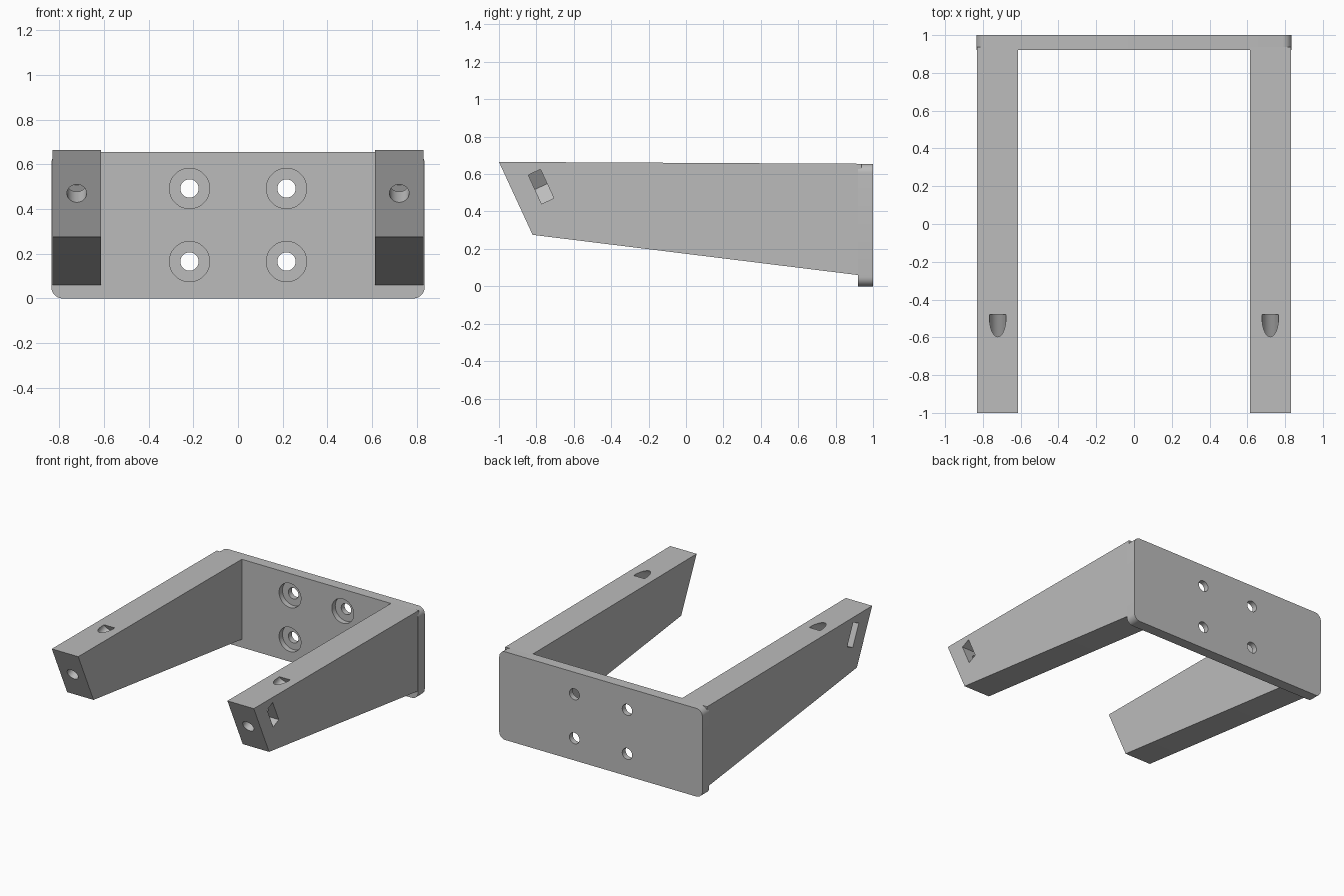
import bpy, bmesh, math
from mathutils import Vector, Matrix

cube = bpy.data.objects.get("Cube")
if cube:
    bpy.data.objects.remove(cube, do_unlink=True)

grey = bpy.data.materials.new("plain grey")
grey.use_nodes = True
COLOUR = (0.5, 0.5, 0.5, 1)
grey.diffuse_color = COLOUR
grey.node_tree.nodes["Principled BSDF"].inputs["Base Color"].default_value = COLOUR


def finish(name, bm):
    bmesh.ops.recalc_face_normals(bm, faces=bm.faces)
    mesh = bpy.data.meshes.new(name)
    bm.to_mesh(mesh)
    bm.free()
    mesh.materials.append(grey)
    obj = bpy.data.objects.new(name, mesh)
    bpy.context.collection.objects.link(obj)
    return obj


def prism(name, points, sweep):
    """Flat outline swept along a vector."""
    bm = bmesh.new()
    face = bm.faces.new([bm.verts.new(p) for p in points])
    moved = bmesh.ops.extrude_face_region(bm, geom=[face])["geom"]
    verts = [v for v in moved if isinstance(v, bmesh.types.BMVert)]
    bmesh.ops.translate(bm, verts=verts, vec=sweep)
    # keep a start cap if the extrusion consumed it
    bmesh.ops.holes_fill(bm, edges=[e for e in bm.edges if e.is_boundary])
    return finish(name, bm)


def rod(name, start, end, radius):
    """Cylinder between two points."""
    start, end = Vector(start), Vector(end)
    axis = end - start
    turn = axis.to_track_quat('Z', 'Y').to_matrix().to_4x4()
    bm = bmesh.new()
    bmesh.ops.create_cone(bm, cap_ends=True, segments=48, radius1=radius,
                          radius2=radius, depth=axis.length,
                          matrix=Matrix.Translation((start + end) / 2) @ turn)
    return finish(name, bm)


def cut(obj, cutters):
    """Subtract each cutter, then discard it."""
    bpy.ops.object.select_all(action='DESELECT')
    obj.select_set(True)
    bpy.context.view_layer.objects.active = obj
    for cutter in cutters:
        cutter.hide_render = True
        mod = obj.modifiers.new("cut", 'BOOLEAN')
        mod.operation, mod.solver, mod.object = 'DIFFERENCE', 'EXACT', cutter
        bpy.ops.object.modifier_apply(modifier=mod.name)
        bpy.data.objects.remove(cutter, do_unlink=True)
    bpy.ops.object.shade_smooth_by_angle(angle=math.radians(30))


# Back plate with rounded corners
HALF, HEIGHT, FRONT, BACK, R = 0.835, 0.655, 0.92, 1.0, 0.05
outline = []
for i, (sx, top) in enumerate([(1, 1), (-1, 1), (-1, 0), (1, 0)]):
    cx, cz = sx * (HALF - R), HEIGHT - R if top else R
    for k in range(9):
        a = math.radians(90 * i + 90 * k / 8)
        outline.append((cx + R * math.cos(a), FRONT, cz + R * math.sin(a)))
plate = prism("back_plate", outline, Vector((0, BACK - FRONT, 0)))

# Four counterbored screw holes
cutters = []
for x in (-0.217, 0.217):
    for z in (0.165, 0.492):
        cutters.append(rod("screw_hole", (x, 0.85, z), (x, 1.1, z), 0.041))
        cutters.append(rod("counterbore", (x, 0.85, z), (x, FRONT + 0.04, z), 0.09))
cut(plate, cutters)

# Tapered arms, each with an angled bolt hole and a side nut pocket
INNER, OUTER, MID = 0.613, 0.83, 0.7215
PROFILE = [(-1, 0.665), (-0.82, 0.275), (0.92, 0.06), (0.937, 0.06), (0.937, 0.655)]
along = Vector((0, 0.39, 0.18)).normalized()     # bolt direction
across = Vector((0, -along.z, along.y))          # up the sloping end face
entry = Vector((0, -0.91, 0.47))
NUT = 0.085                                      # half the nut's width

for side, label in ((1, "left"), (-1, "right")):
    arm = prism(label + "_arm", [(side * INNER, y, z) for y, z in PROFILE],
                Vector((side * (OUTER - INNER), 0, 0)))
    centre = entry + Vector((side * MID, 0, 0))
    bolt = rod("bolt_hole", centre - along * 0.1, centre + along * 0.472, 0.044)

    tip = MID - 2 * NUT / math.sqrt(3)
    shoulder = MID - NUT / math.sqrt(3)
    shape = [(OUTER + 0.05, -NUT), (OUTER + 0.05, NUT),
             (shoulder, NUT), (tip, 0), (shoulder, -NUT)]
    base = Vector((0, -0.775, 0.533)) - along * 0.036
    pocket = prism("nut_pocket",
                   [base + across * v + Vector((side * x, 0, 0)) for x, v in shape],
                   along * 0.072)
    cut(arm, [bolt, pocket])
